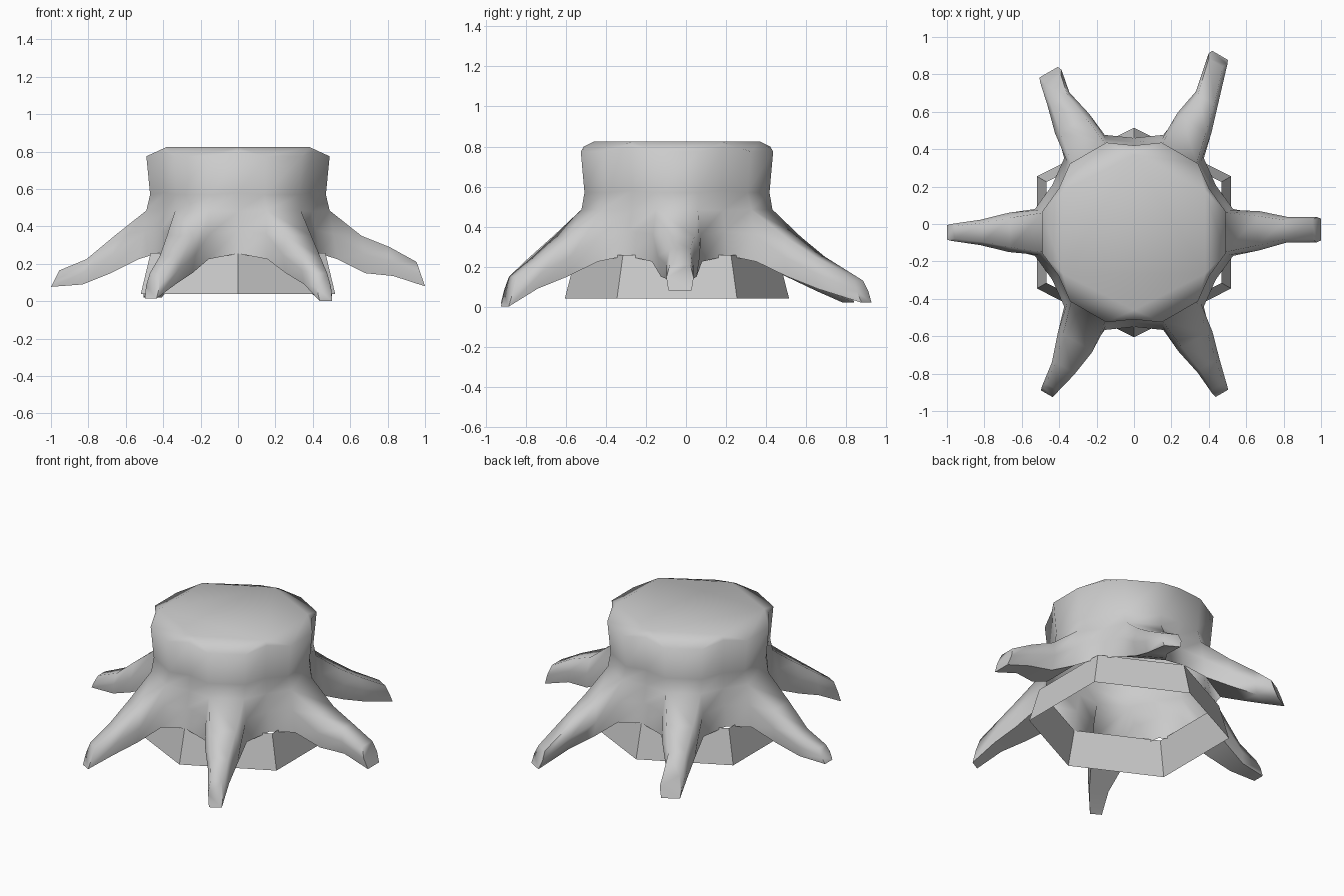
import bpy, bmesh
from math import radians, cos, sin

if "Cube" in bpy.data.objects:
    bpy.data.objects.remove(bpy.data.objects["Cube"])

CY = -0.045  # y of the trunk axis


def place(bm, ang, r, lat, z):
    """Vertex at distance r along a direction, shifted sideways by lat."""
    c, s = cos(radians(ang)), sin(radians(ang))
    return bm.verts.new((c * r - s * lat, CY + s * r + c * lat, z))


def finish(bm, name, angle):
    bmesh.ops.recalc_face_normals(bm, faces=bm.faces)
    me = bpy.data.meshes.new(name)
    bm.to_mesh(me)
    bm.free()
    ob = bpy.data.objects.new(name, me)
    bpy.context.collection.objects.link(ob)
    bpy.ops.object.select_all(action='DESELECT')
    ob.select_set(True)
    bpy.context.view_layer.objects.active = ob
    bpy.ops.object.shade_smooth_by_angle(angle=radians(angle))
    return ob


# Trunk rings: root-side z, r, half width; valley z, r
RINGS = [
    (0.225, 0.53, 0.125, 0.255, 0.505),
    (0.36, 0.51, 0.12, 0.38, 0.48),
    (0.485, 0.49, 0.105, 0.48, 0.455),
    (0.57, 0.47, 0.11, 0.58, 0.45),
    (0.775, 0.49, 0.112, 0.80, 0.465),
]

# Roots: angle, mid lateral, mid top z, mid bottom z, tip r, tip lateral, tip top z, tip bottom z, tip half width
ROOTS = [
    (0, 0.015, 0.29, 0.135, 1.00, 0.015, 0.21, 0.08, 0.068),
    (60, 0.022, 0.25, 0.09, 1.05, 0.075, 0.13, 0.02, 0.058),
    (120, -0.007, 0.25, 0.08, 0.97, -0.033, 0.15, 0.02, 0.066),
    (180, 0.0, 0.225, 0.09, 1.00, 0.0, 0.165, 0.077, 0.045),
    (240, 0.035, 0.24, 0.09, 0.98, 0.027, 0.15, 0.015, 0.042),
    (300, -0.012, 0.24, 0.09, 0.98, -0.023, 0.15, 0.0, 0.045),
]

bm = bmesh.new()

# Trunk wall: each sector has a right corner, left corner and valley
grid = []
for z, r, w, vz, vr in RINGS:
    ring = []
    for k in range(6):
        a = k * 60
        ring += [place(bm, a, r, -w, z), place(bm, a, r, w, z),
                 place(bm, a + 30, vr, 0, vz)]
    grid.append(ring)
for j in range(len(grid) - 1):
    for i in range(18):
        if i % 3 == 0 and j < 2:
            continue  # root opening
        n = (i + 1) % 18
        bm.faces.new((grid[j][i], grid[j][n], grid[j + 1][n], grid[j + 1][i]))

# Flat hexagonal top with sloping rim
top = [place(bm, 30 + 60 * k, 0.415 if k in (1, 4) else 0.44, 0, 0.825) for k in range(6)]
rim = grid[-1]
for k in range(6):
    a, b, v = rim[3 * k:3 * k + 3]
    prev = rim[3 * k - 1]
    bm.faces.new((a, b, top[k], top[k - 1]))
    bm.faces.new((b, v, top[k]))
    bm.faces.new((prev, a, top[k - 1]))
bm.faces.new(top)

# Six roots lofted from the trunk openings
for k, (ang, ml, mt, mb, tr, tl, tt, tb, tw) in enumerate(ROOTS):
    i = 3 * k
    last = [grid[2][i], grid[2][i + 1], grid[1][i + 1],
            grid[0][i + 1], grid[0][i], grid[1][i]]
    stations = [  # r top, r bottom, lateral, half width, z top, z bottom
        (0.66, 0.68, ml * 0.6, 0.105, 0.35, 0.15),
        (0.81, 0.83, ml, 0.068, mt, mb),
        (tr - 0.045, tr, tl, tw, tt, tb),
    ]
    for rt, rb, lat, w, zt, zb in stations:
        rm, zm = (rt + rb) / 2, (zt + zb) / 2
        sec = [place(bm, ang, rt, lat - 0.75 * w, zt), place(bm, ang, rt, lat + 0.75 * w, zt),
               place(bm, ang, rm, lat + w, zm),
               place(bm, ang, rb, lat + 0.85 * w, zb), place(bm, ang, rb, lat - 0.85 * w, zb),
               place(bm, ang, rm, lat - w, zm)]
        for q in range(6):
            n = (q + 1) % 6
            bm.faces.new((last[q], last[n], sec[n], sec[q]))
        last = sec
    bm.faces.new(last)
finish(bm, "stump_with_roots", 75)

# Open hexagonal skirt under the trunk
bm = bmesh.new()
low, high = [], []
for k in range(6):
    on_axis = k in (1, 4)
    low.append(place(bm, 30 + 60 * k, 0.56 if on_axis else 0.60, 0, 0.04))
    high.append(place(bm, 30 + 60 * k, 0.505 if on_axis else 0.54, 0, 0.257))
for k in range(6):
    n = (k + 1) % 6
    bm.faces.new((low[k], low[n], high[n], high[k]))
finish(bm, "base_skirt", 30)

# Crisp edge around the cut top
me = bpy.data.objects["stump_with_roots"].data
att = me.attributes.get("sharp_edge") or me.attributes.new("sharp_edge", 'BOOLEAN', 'EDGE')
for e in me.edges:
    if all(me.vertices[v].co.z > 0.81 for v in e.vertices):
        att.data[e.index].value = True
